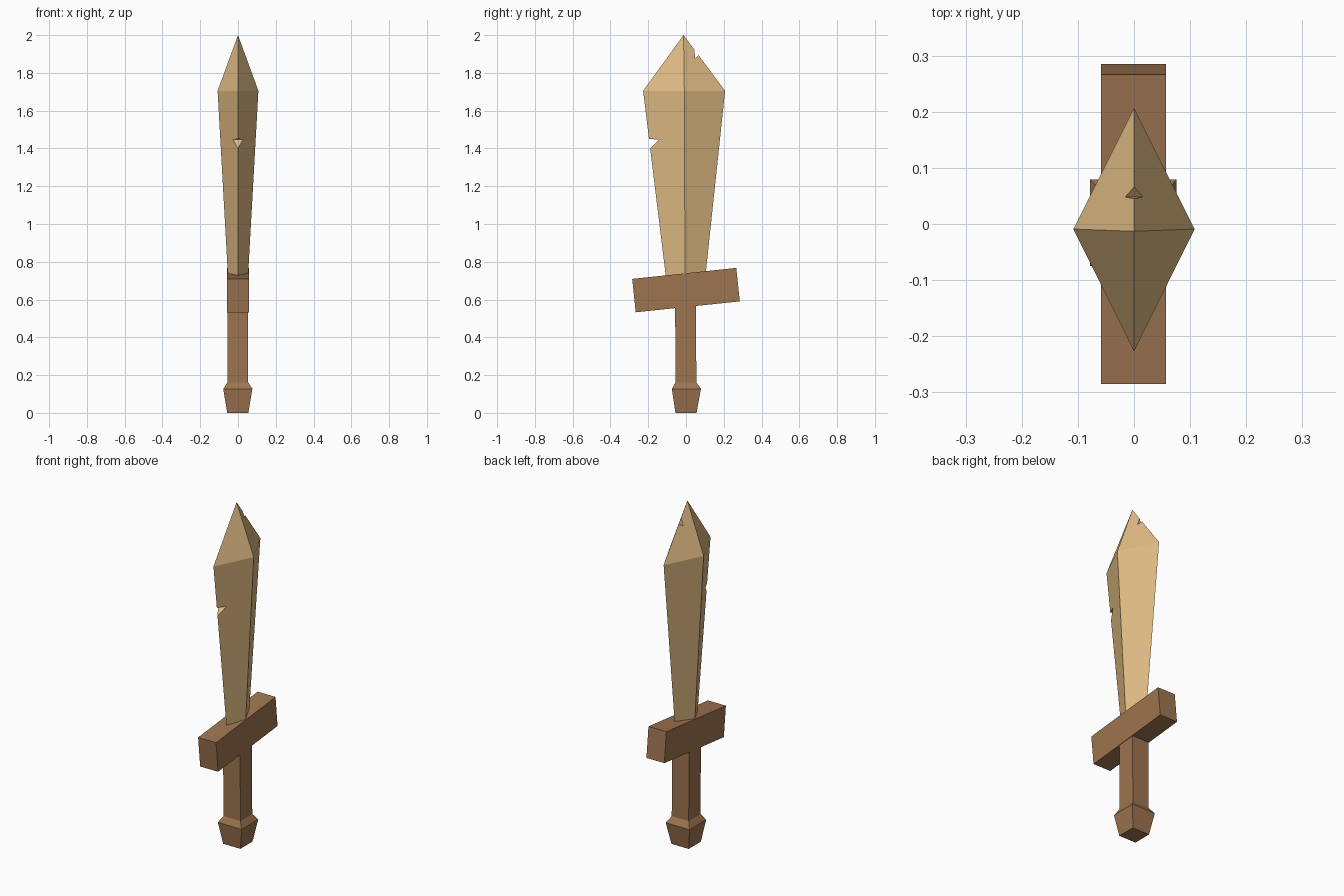
import bpy, bmesh, math
from mathutils import Vector

if "Cube" in bpy.data.objects:
    bpy.data.objects.remove(bpy.data.objects["Cube"])


def material(name, rgb):
    m = bpy.data.materials.new(name)
    m.diffuse_color = (*rgb, 1)
    m.use_nodes = True
    m.node_tree.nodes["Principled BSDF"].inputs["Base Color"].default_value = m.diffuse_color
    return m


PALE = material("pale wood", (0.75, 0.50, 0.23))
BROWN = material("brown wood", (0.34, 0.176, 0.08))


def loft(name, rings, mat):
    """Closed solid skinned through rings of equal point count."""
    bm = bmesh.new()
    loops = [[bm.verts.new(p) for p in ring] for ring in rings]
    n = len(loops[0])
    for a, b in zip(loops, loops[1:]):
        for i in range(n):
            j = (i + 1) % n
            bm.faces.new((a[i], a[j], b[j], b[i]))
    bm.faces.new(loops[0][::-1])
    bm.faces.new(loops[-1])
    bmesh.ops.remove_doubles(bm, verts=bm.verts[:], dist=1e-4)
    bmesh.ops.recalc_face_normals(bm, faces=bm.faces[:])
    mesh = bpy.data.meshes.new(name)
    bm.to_mesh(mesh)
    bm.free()
    mesh.materials.append(mat)
    ob = bpy.data.objects.new(name, mesh)
    bpy.context.collection.objects.link(ob)
    return ob


def diamond(z, hx, y0, y1, yc):
    return [(hx, yc, z), (0, y1, z), (-hx, yc, z), (0, y0, z)]


def square(z, h, yc=0):
    return [(sx * h - 0.001, yc + sy * h, z)
            for sx, sy in ((-1, -1), (1, -1), (1, 1), (-1, 1))]


# blade: diamond section flaring upward, then a pointed tip
blade = loft("blade", [
    diamond(0.65, 0.049, -0.098, 0.095, -0.005),
    diamond(1.705, 0.108, -0.227, 0.207, -0.009),
    [(0, -0.013, 2.0)] * 4,
], PALE)

# two nicks cut straight through the blade edges
nicks = [
    [(-0.143, 1.447), (-0.30, 1.457), (-0.30, 1.29)],
    [(0.048, 1.876), (0.042, 1.97), (0.114, 1.94)],
]
for k, tri in enumerate(nicks):
    cutter = loft(f"nick_cutter_{k}",
                  [[(x, y, z) for y, z in tri] for x in (-0.2, 0.2)], PALE)
    cutter.hide_render = True
    mod = blade.modifiers.new("nick", 'BOOLEAN')
    mod.operation = 'DIFFERENCE'
    mod.solver = 'EXACT'
    mod.object = cutter
    bpy.context.view_layer.objects.active = blade
    bpy.ops.object.modifier_apply(modifier=mod.name)
    bpy.data.objects.remove(cutter)

# crossguard: bar tilted six degrees
tilt = math.radians(6)
along = Vector((0, math.cos(tilt), math.sin(tilt))) * 0.277
up = Vector((0, -math.sin(tilt), math.cos(tilt))) * 0.089
centre = Vector((-0.001, 0, 0.65))
loft("crossguard", [
    [centre + Vector((x, 0, 0)) + along * s + up * t
     for s, t in ((-1, -1), (1, -1), (1, 1), (-1, 1))]
    for x in (-0.058, 0.058)
], BROWN)

# grip and flared pommel in one turned piece
loft("grip_and_pommel", [
    square(0, 0.056),
    square(0.127, 0.077, 0.002),
    square(0.162, 0.055, 0),
    square(0.62, 0.055, -0.003),
], BROWN)
